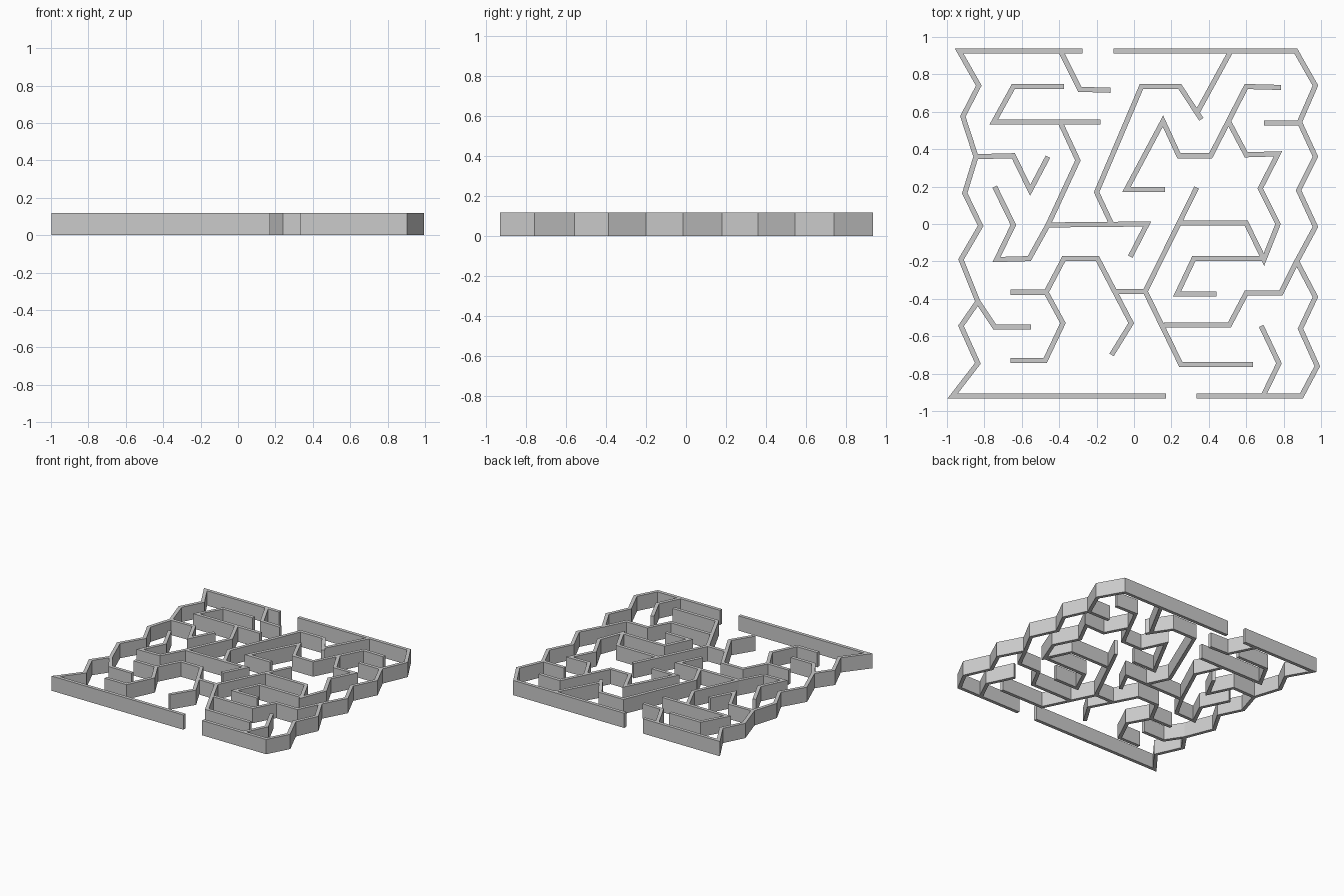
import bpy
import bmesh
from mathutils import Vector

HEIGHT = 0.118
HALF_WIDTH = 0.0135

default_cube = bpy.data.objects.get("Cube")
if default_cube:
    bpy.data.objects.remove(default_cube, do_unlink=True)

# One plain grey for every wall
grey = bpy.data.materials.new("light_grey")
grey.use_nodes = True
colour = (0.6, 0.6, 0.6, 1)
grey.diffuse_color = colour
grey.node_tree.nodes["Principled BSDF"].inputs["Base Color"].default_value = colour


def side_offset(path, index):
    """Mitred sideways offset of a path point."""
    normals = []
    for start, end in zip(path, path[1:]):
        direction = (end - start).normalized()
        normals.append(Vector((-direction.y, direction.x)))
    before = normals[max(index - 1, 0)]
    after = normals[min(index, len(normals) - 1)]
    mitre = (before + after).normalized()
    return mitre * (HALF_WIDTH / mitre.dot(after))


def wall(name, *points):
    """Upright wall following a path given in hundredths of a unit."""
    path = [Vector(point) / 100 for point in points]
    bm = bmesh.new()
    pairs = []
    for index, point in enumerate(path):
        offset = side_offset(path, index)
        pairs.append([bm.verts.new((*corner, 0))
                      for corner in (point + offset, point - offset)])
    for (left_a, right_a), (left_b, right_b) in zip(pairs, pairs[1:]):
        bm.faces.new((left_a, right_a, right_b, left_b))
    # Raise the flat ribbon into a closed solid
    raised = bmesh.ops.extrude_face_region(bm, geom=bm.faces[:], use_keep_orig=True)
    top = [item for item in raised["geom"] if isinstance(item, bmesh.types.BMVert)]
    bmesh.ops.translate(bm, verts=top, vec=(0, 0, HEIGHT))
    bmesh.ops.recalc_face_normals(bm, faces=bm.faces[:])
    mesh = bpy.data.meshes.new(name)
    bm.to_mesh(mesh)
    bm.free()
    mesh.materials.append(grey)
    bpy.context.collection.objects.link(bpy.data.objects.new(name, mesh))


# Shared junctions
west_fork = (-84.5, 36)
south_west_fork = (-83.5, -41.5)
east_fork = (87, -20)
middle_fork = (-46, -0.5)
lower_fork = (-47, -36.5)
centre_fork = (6, -36)

# Outer boundary, with a gap at the back and at the front
wall("outer_wall_right", (-27.5, 92.5), (-93.5, 92.5), (-83, 74), (-91.5, 57.5),
     west_fork, (-90.5, 16.5), (-82, -1), (-92.5, -19), south_west_fork,
     (-92.5, -54.5), (-83.5, -74.5), (-97, -92), (17, -92))
wall("outer_wall_left", (-11, 92.5), (86.5, 92.5), (97, 74), (88.5, 54.5),
     (97, 36), (88, 18), (97, -1.5), east_fork, (97, -39), (89, -56),
     (98, -76), (89.5, -92), (33.5, -92))

# Inner walls, back half
wall("back_entry_spur", (-39, 92), (-29, 72), (-12.5, 71.5))
wall("back_right_hook", (-37.5, 73.5), (-64.5, 73.5), (-75, 54.5), (-18, 54.5))
wall("right_long_wall", (-39.5, 54.5), (-30, 34), middle_fork, (-56, -18.5),
     (-73.5, -19), (-64.5, -0.5), (-74.5, 20))
wall("right_notch", west_fork, (-64.5, 36.5), (-55.5, 18), (-46, 36))
wall("middle_wall", middle_fork, (7, 0), (-2, -17.5))
wall("back_middle_arch", (-12, 0), (-20, 17), (4, 73.5), (24.5, 73.5), (36, 56))
wall("back_slant", (51.5, 92), (34, 60))
wall("back_left_zigzag", (16.5, 18.5), (-4, 18.5), (15.5, 55), (24, 36.5),
     (41, 36.5), (60, 73.5), (78.5, 73))
wall("left_zigzag", (50.5, 55), (60, 37), (77, 37.5), (67.5, 19), (77, 0),
     (69.5, -19), (60, 0.5), (24, 0.5))
wall("left_stub", (69.5, 54), (88.5, 54))

# Inner walls, front half
wall("centre_slant", (33.5, 19.5), centre_fork, (25, -75), (63.5, -75))
wall("left_hook", (69.5, -18.5), (32, -18.5), (23, -37.5), (44, -37.5))
wall("left_steps", east_fork, (78.5, -37), (60, -37), (51, -54), (16, -54))
wall("front_left_bend", (68, -54.5), (77.5, -74.5), (69, -92))
wall("centre_link", centre_fork, (-10.5, -36))
wall("front_middle_arch", (-12, -70), (-1.5, -53), (-19.5, -18.5),
     (-37.5, -18.5), lower_fork, (-66, -36.5))
wall("front_right_bend", lower_fork, (-38, -53), (-47.5, -73), (-66, -73))
wall("front_right_spur", south_west_fork, (-74.5, -55), (-55, -55))
